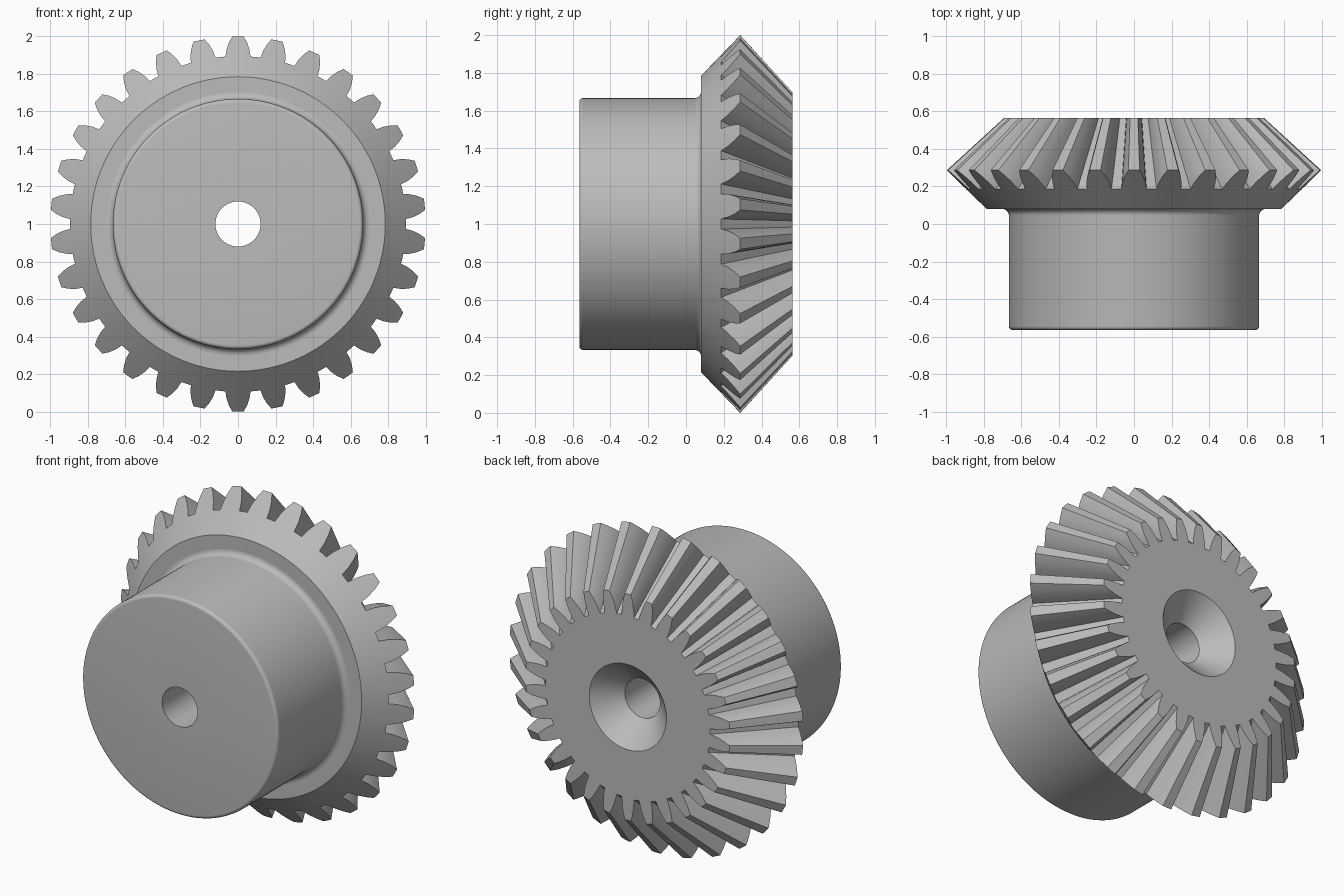
import bpy, bmesh, math

if "Cube" in bpy.data.objects:
    bpy.data.objects.remove(bpy.data.objects["Cube"])

TEETH = 30
APEX, FACE, BACK, SEAM = 1.2, 0.565, -0.565, 0.08
SHOULDER_R, HUB_R, BORE_R, SINK_R = 0.785, 0.667, 0.12, 0.262
ROOT_R, TIP_R, TIP_Y = 0.895, 1.0, 0.287
FILLET, ROUND = 0.035, 0.02

steel = bpy.data.materials.new("steel_grey")
steel.use_nodes = True
grey = (0.5, 0.5, 0.5, 1)
steel.diffuse_color = grey
steel.node_tree.nodes["Principled BSDF"].inputs["Base Color"].default_value = grey

# One tooth: (angle from its middle, height from root to tip)
flank = [(0.075, 0), (0.066, 0.35), (0.05, 0.7), (0.03, 1)]
tooth = [(-a, h) for a, h in flank] + [(0, 1)] + [(a, h) for a, h in reversed(flank)]
tooth.append((math.pi / TEETH, 0))
outline = [(2 * math.pi * i / TEETH + a, h) for i in range(TEETH) for a, h in tooth]


def point(r, y, a):
    return (r * math.sin(a), y, 1 + r * math.cos(a))


def circle(r, y):
    return [point(r, y, a) for a, h in outline]


def tooth_ring(at_face):
    """Tooth outline on the back cone, or drawn toward the apex onto the face."""
    ring = []
    for a, h in outline:
        r = ROOT_R + (TIP_R - ROOT_R) * h
        y = SEAM + (TIP_Y - SEAM) * (r - SHOULDER_R) / (TIP_R - SHOULDER_R)
        if at_face:
            r, y = r * (APEX - FACE) / (APEX - y), FACE
        ring.append(point(r, y, a))
    return ring


def arc(r, y, size, start, end, steps=6):
    angles = [math.radians(start + (end - start) * i / steps) for i in range(steps + 1)]
    return [circle(r + size * math.cos(t), y + size * math.sin(t)) for t in angles]


def loft(name, rings):
    bm = bmesh.new()
    loops = [[bm.verts.new(p) for p in ring] for ring in rings]
    n = len(outline)
    for one, two in zip(loops, loops[1:]):
        for i in range(n):
            j = (i + 1) % n
            bm.faces.new((one[i], one[j], two[j], two[i]))
    mesh = bpy.data.meshes.new(name)
    bm.to_mesh(mesh)
    bm.free()
    mesh.materials.append(steel)
    obj = bpy.data.objects.new(name, mesh)
    bpy.context.collection.objects.link(obj)
    bpy.ops.object.select_all(action="DESELECT")
    obj.select_set(True)
    bpy.context.view_layer.objects.active = obj
    bpy.ops.object.shade_smooth_by_angle(angle=math.radians(28))


# Hub: bore wall, end face, rounded rim, side and fillet up to the shoulder
loft("hub",
     [circle(BORE_R, SEAM), circle(BORE_R, BACK)]
     + arc(HUB_R - ROUND, BACK + ROUND, ROUND, -90, 0)
     + arc(HUB_R + FILLET, SEAM - FILLET, FILLET, 180, 90))

# Crown: shoulder, back cone, teeth, front face, countersink and bore wall
sink_y = FACE - (SINK_R - BORE_R)
loft("toothed_crown",
     [circle(HUB_R + FILLET, SEAM), circle(SHOULDER_R, SEAM),
      tooth_ring(False), tooth_ring(True),
      circle(SINK_R, FACE), circle(BORE_R, sink_y), circle(BORE_R, SEAM)])
